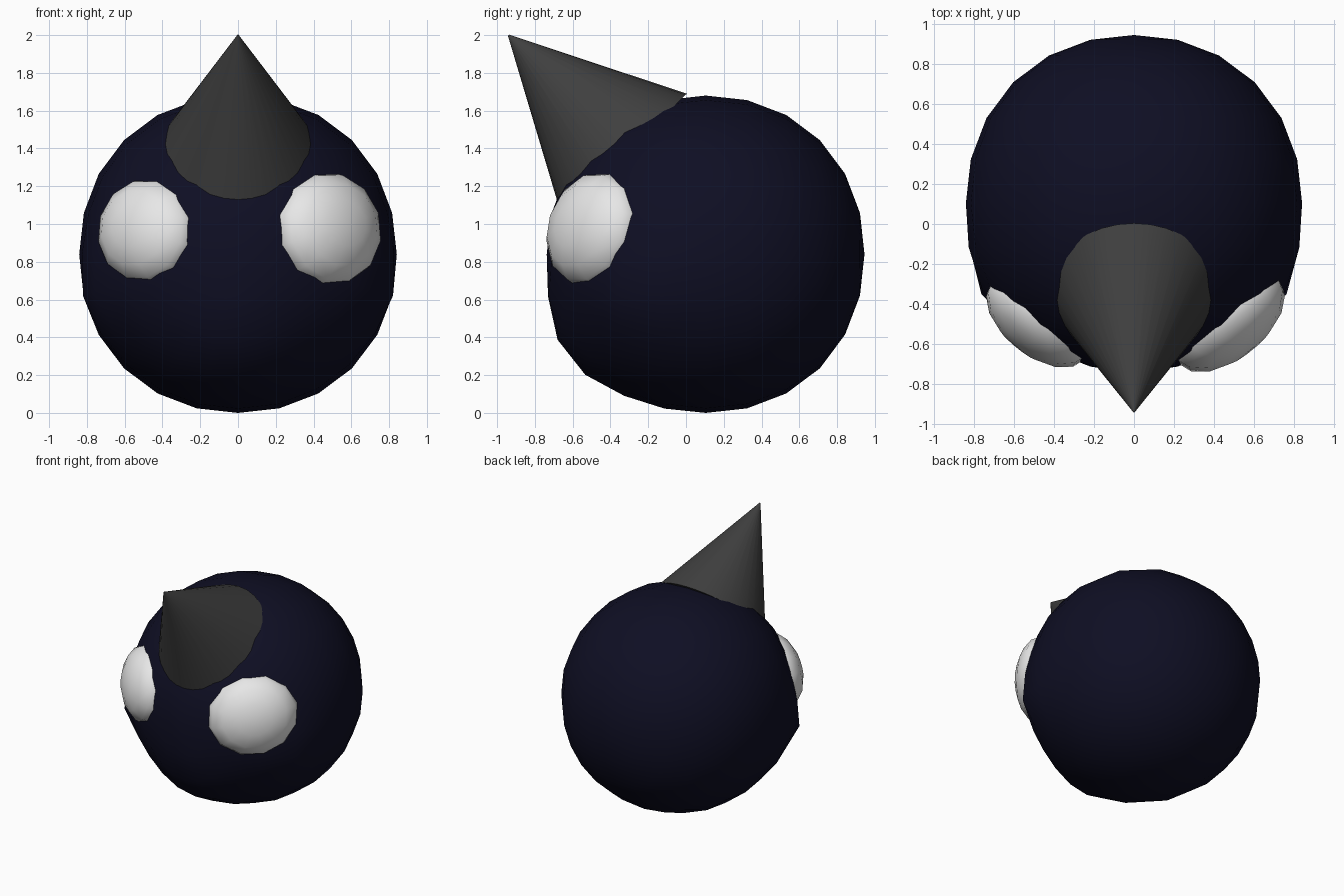
import bpy, bmesh, math
from mathutils import Vector, Matrix

if "Cube" in bpy.data.objects:
    bpy.data.objects.remove(bpy.data.objects["Cube"])

CENTER = Vector((0, 0.105, 0.84))


def material(name, rgb):
    m = bpy.data.materials.new(name)
    m.diffuse_color = (*rgb, 1)
    m.use_nodes = True
    m.node_tree.nodes["Principled BSDF"].inputs["Base Color"].default_value = m.diffuse_color
    return m


NAVY = material("dark navy", (0.0045, 0.0045, 0.017))
GREY = material("dark grey", (0.05, 0.05, 0.05))
WHITE = material("white", (0.8, 0.8, 0.8))


def finish(bm, name, mat, angle):
    bmesh.ops.recalc_face_normals(bm, faces=bm.faces)
    mesh = bpy.data.meshes.new(name)
    bm.to_mesh(mesh)
    bm.free()
    ob = bpy.data.objects.new(name, mesh)
    bpy.context.collection.objects.link(ob)
    mesh.materials.append(mat)
    bpy.ops.object.select_all(action='DESELECT')
    ob.select_set(True)
    bpy.context.view_layer.objects.active = ob
    bpy.ops.object.shade_smooth_by_angle(angle=math.radians(angle))
    return ob


# Round body, slightly boxy, swollen at the cheeks and the lower front
BUMPS = [((0.8, -0.42, -0.22), 0.06, 0.25),
         ((-0.8, -0.42, -0.22), 0.06, 0.25),
         ((0, -0.76, -0.55), 0.06, 0.35)]
bm = bmesh.new()
bmesh.ops.create_uvsphere(bm, u_segments=24, v_segments=12, radius=1,
                          matrix=Matrix.Rotation(math.pi / 2, 4, 'X'))
for v in bm.verts:
    d = v.co.normalized()
    r = 0.84 * sum(abs(c) ** 2.1 for c in d) ** (-1 / 2.1)
    for direction, height, spread in BUMPS:
        a = d.angle(Vector(direction))
        r += height * math.exp(-(a / spread) ** 2)
    v.co = CENTER + d * r
finish(bm, "body", NAVY, 60)

# Pointed horn leaning forward, its base sunk into the body
tip = Vector((0, -0.94, 2.0))
axis = Vector((0, -0.696, 0.718)).normalized()
length = 0.88
bm = bmesh.new()
bmesh.ops.create_cone(bm, cap_ends=True, segments=32, radius1=0.462,
                      radius2=0.004, depth=length)
bmesh.ops.scale(bm, vec=(0.91, 1, 1), verts=bm.verts)
turn = axis.to_track_quat('Z', 'Y').to_matrix().to_4x4()
bm.transform(Matrix.Translation(tip - axis * length / 2) @ turn)
finish(bm, "horn", GREY, 40)


# Bulging eyes, the one on the right a little larger
def eye(name, side, place, wide, tall, deep):
    normal = Vector((side * 0.62, -0.765, 0.17)).normalized()
    across = Vector((0, 0, 1)).cross(normal).normalized()
    up = normal.cross(across)
    frame = Matrix((across, up, normal)).transposed().to_4x4()
    roll = Matrix.Rotation(side * 0.25, 4, 'Z')
    bm = bmesh.new()
    bmesh.ops.create_uvsphere(bm, u_segments=12, v_segments=8, radius=1)
    bm.transform(Matrix.Translation(place) @ frame @ roll
                 @ Matrix.Diagonal((wide, tall, deep, 1)))
    finish(bm, name, WHITE, 60)


eye("right_eye", 1, (0.47, -0.48, 0.97), 0.34, 0.31, 0.19)
eye("left_eye", -1, (-0.475, -0.475, 0.96), 0.315, 0.285, 0.18)
